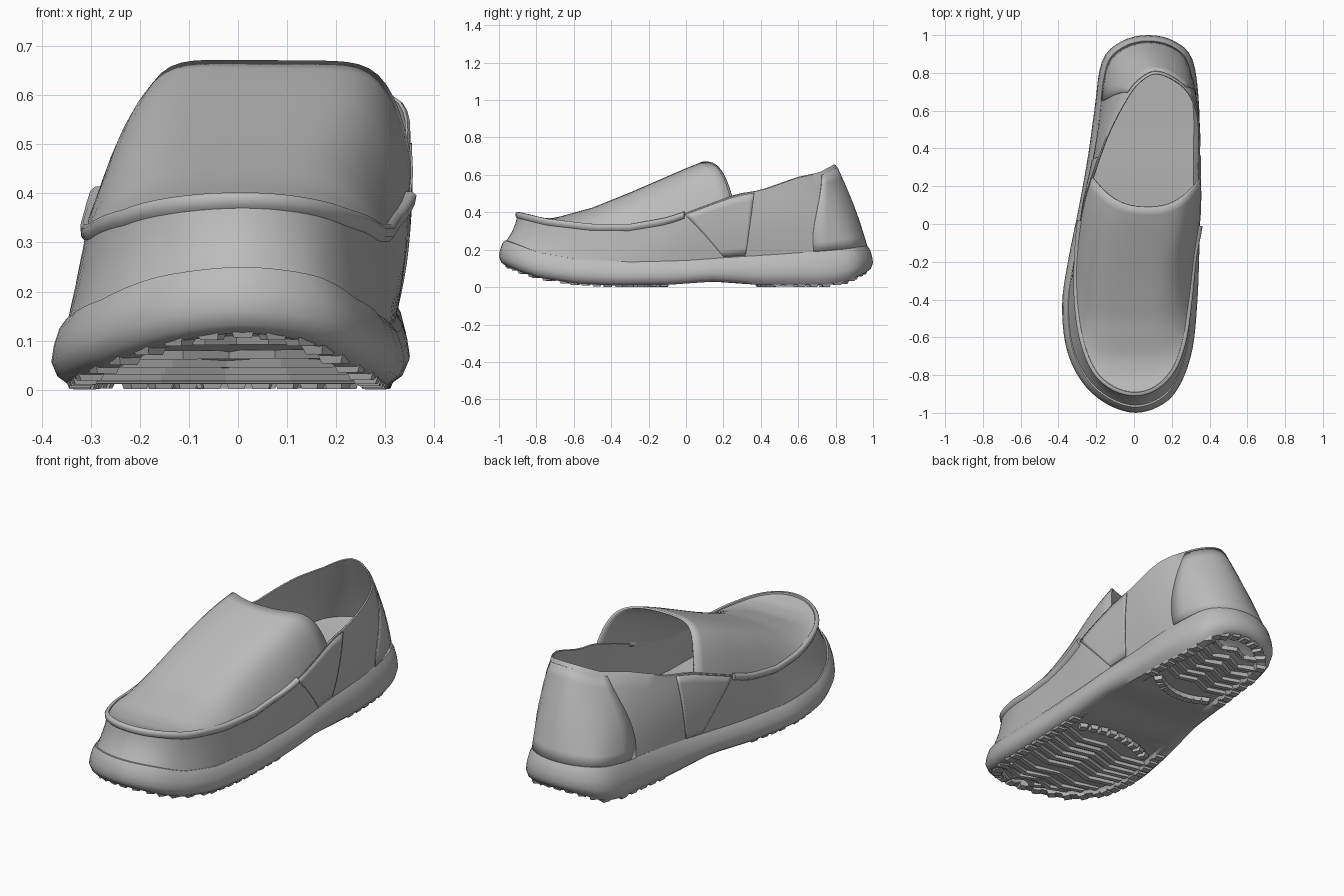
import bpy, bmesh, math
from mathutils import Vector

if "Cube" in bpy.data.objects:
    bpy.data.objects.remove(bpy.data.objects["Cube"])

mat = bpy.data.materials.new("plain_grey")
mat.diffuse_color = (0.5, 0.5, 0.5, 1)
mat.use_nodes = True
mat.node_tree.nodes["Principled BSDF"].inputs["Base Color"].default_value = mat.diffuse_color

# Plan outlines, toe centre -> right side -> heel (index 11) -> left side
SOLE = [(.01, -1), (.16, -.95), (.25, -.84), (.31, -.66), (.335, -.42), (.345, -.18),
        (.35, .08), (.345, .35), (.345, .62), (.31, .87), (.21, .97), (.07, 1),
        (-.07, .965), (-.17, .86), (-.21, .6), (-.245, .35), (-.29, .1), (-.35, -.2),
        (-.38, -.42), (-.36, -.65), (-.28, -.83), (-.15, -.95)]
RIM = [(.01, -.9), (.12, -.865), (.21, -.77), (.265, -.62), (.295, -.42), (.32, -.18),
       (.35, .05), (.35, .3), (.345, .55), (.29, .7), (.19, .78), (.1, .8),
       (.02, .75), (-.04, .67), (-.13, .5), (-.205, .3), (-.27, .08), (-.305, -.18),
       (-.305, -.42), (-.275, -.62), (-.21, -.78), (-.11, -.87)]
# Heights along the shoe: (y, z)
BOTTOM = [(-1, .115), (-.9, .08), (-.8, .05), (-.6, .02), (-.4, .009), (-.1, .012),
          (.15, .03), (.4, .012), (.75, .01), (.88, .03), (1, .08)]
TOP = [(-1, .25), (-.93, .23), (-.8, .185), (-.6, .15), (-.3, .135), (0, .145),
       (.2, .16), (.5, .18), (.8, .2), (1, .22)]
EDGE = [(-.9, .39), (-.75, .355), (-.5, .325), (-.3, .325), (-.1, .36), (0, .395),
        (.12, .44), (.27, .495), (.4, .515), (.6, .585), (.72, .61), (.8, .652)]
CENTRE = [(-.9, .39), (-.8, .365), (-.7, .365), (-.5, .42), (-.3, .5), (0, .63), (.1, .67), (.3, .67)]
RECESS = [(-.12, 1), (0, 0), (.32, 0), (.44, 1)]
SUB = 4
N = len(SOLE) * SUB


def at(table, y):
    if y <= table[0][0]:
        return table[0][1]
    for (a, p), (b, q) in zip(table, table[1:]):
        if y <= b:
            return p + (q - p) * (y - a) / (b - a)
    return table[-1][1]


def smooth_loop(pts):
    p = [Vector((x, y, 0)) for x, y in pts]
    n, out = len(p), []
    for i in range(n):
        a, b, c, d = (p[(i + k) % n] for k in (-1, 0, 1, 2))
        for s in range(SUB):
            t = s / SUB
            out.append(0.5 * (2*b + (c - a)*t + (2*a - 5*b + 4*c - d)*t*t + (3*b - a - 3*c + d)*t**3))
    return out


def normals(loop):
    out = []
    for i in range(N):
        t = loop[(i + 1) % N] - loop[i - 1]
        out.append(Vector((t.y, -t.x, 0)).normalized())
    return out


sole, rim = smooth_loop(SOLE), smooth_loop(RIM)
sole_n, rim_n = normals(sole), normals(rim)


def make(name, rows, ring=False, profile=False, cap_start=False, cap_end=False, angle=40, solid=0):
    """Loft rows of points; ring closes each row, cap fills it left to right."""
    bm = bmesh.new()
    vs = [[bm.verts.new(p) for p in r] for r in rows]
    m = len(rows[0])
    for a, b in zip(vs, vs[1:]):
        for j in range(m if ring or profile else m - 1):
            k = (j + 1) % m
            bm.faces.new((a[j], a[k], b[k], b[j]))
    for row, on in ((vs[0], cap_start), (vs[-1], cap_end)):
        if on and profile:
            bm.faces.new(row)
        elif on:
            for i in range(m // 2):
                f = list(dict.fromkeys((row[i], row[i + 1], row[m - i - 1], row[(m - i) % m])))
                if len(f) > 2:
                    bm.faces.new(f)
    return finish(name, bm, angle, solid)


def finish(name, bm, angle=40, solid=0):
    bmesh.ops.remove_doubles(bm, verts=bm.verts, dist=0.0002)
    bmesh.ops.recalc_face_normals(bm, faces=bm.faces)
    me = bpy.data.meshes.new(name)
    bm.to_mesh(me)
    bm.free()
    me.materials.append(mat)
    ob = bpy.data.objects.new(name, me)
    bpy.context.collection.objects.link(ob)
    if solid:
        s = ob.modifiers.new("thickness", 'SOLIDIFY')
        s.thickness, s.offset = solid, 0
    bpy.ops.object.select_all(action='DESELECT')
    ob.select_set(True)
    bpy.context.view_layer.objects.active = ob
    bpy.ops.object.shade_smooth_by_angle(angle=math.radians(angle))
    return ob


# Outsole: rounded band, recessed under the toe and heel pads
def sole_pt(i, inset, frac, dz=0):
    p = sole[i % N] - sole_n[i % N] * inset
    y = sole[i % N].y
    lo, hi = at(BOTTOM, y), at(TOP, y)
    return Vector((p.x, p.y, lo + (hi - lo) * frac + dz * at(RECESS, y)))


bands = [(.09, 0, .016), (.08, 0, 0), (.035, 0, 0), (.012, .13, 0), (0, .35, 0),
         (.005, .6, 0), (.016, .85, 0), (.03, 1, 0), (.05, 1, 0)]
make("outsole", [[sole_pt(i, *b) for i in range(N)] for b in bands], ring=True, cap_start=True, cap_end=True)


# Upper side wall, with rim and inner lining down to the insole
def wall_pt(i, t, off=0):
    i %= N
    a = sole_pt(i, .03, 1) - Vector((0, 0, .015))
    b = Vector((rim[i].x, rim[i].y, at(EDGE, rim[i].y)))
    bulge = at([(-1, -.012), (-.7, -.004), (-.2, .004), (.5, .012), (1, .012)], sole[i].y)
    return a.lerp(b, t) + sole_n[i] * (bulge * math.sin(math.pi * t)) + rim_n[i] * off


steps = [(t / 6, 0) for t in range(7)] + [(1.01, -.005), (1, -.01)] + [(t / 6, -.012) for t in (5, 4, 3, 2, 1)]
make("upper_wall", [[wall_pt(i, t, o) for i in range(N)] for t, o in steps], ring=True, cap_end=True)

# Vamp: arched tongue panel spanning the front of the rim
K, rows = 27, []
for i in range(K + 1):
    l, r, row = wall_pt(-i, 1, -.005), wall_pt(i, 1, -.005), []
    f = i / K
    back = .15 * f ** 3
    zc = at(CENTRE, (l.y + r.y) / 2 - back)
    for j in range(33):
        u = math.sin((j / 16 - 1) * math.pi / 2)
        p = l.lerp(r, (u + 1) / 2)
        p.y -= back * (1 - abs(u) ** 2.5)
        p.z += (zc - (l.z + r.z) / 2) * (1 - abs(u) ** (2.4 + 5 * f * f))
        row.append(p)
    rows.append(row)
make("vamp", rows, solid=.01, angle=50)

# Raised moccasin seam around the toe, flaring into a small ear at each end
lip = [(0, -.025), (.01, -.014), (.012, .004), (.006, .012), (-.008, .012), (-.012, -.006)]
rows = []
for i in range(-23, 24):
    p, n = wall_pt(i, 1), rim_n[i % N]
    s = 1 + .6 * max(0, abs(i) - 20) / 3
    rows.append([p + n * d * s + Vector((0, 0, z)) for d, z in lip])
make("toe_seam", rows, profile=True, cap_start=True, cap_end=True, angle=60)


# Stitched overlay panels: heel counter and the two side gussets
def panel(name, start, end, t0, t1):
    rows = []
    for k in range(9):
        t = t0 + (t1 - t0) * k / 8
        a, b, row = start(t), end(t), []
        for j in range(17):
            s = a + (b - a) * j / 16
            i = math.floor(s)
            row.append(wall_pt(i, t, .002).lerp(wall_pt(i + 1, t, .002), s - i))
        rows.append(row)
    make(name, rows, solid=.004)


panel("heel_counter", lambda t: 33 + 4 * t * t, lambda t: 55 - 4 * t * t, .03, .97)
panel("right_gusset", lambda t: 26 - 3 * t, lambda t: 27.5 + 1.5 * t, .05, .98)
panel("left_gusset", lambda t: N - 27.5 - 1.5 * t, lambda t: N - 26 + 3 * t, .05, .98)

# Tread lugs around the toe and heel pads
bm = bmesh.new()


def box(c, along, out, hx, hy, hz):
    vs = bmesh.ops.create_cube(bm, size=2)["verts"]
    for v in vs:
        s = .75 if v.co.z < 0 else 1
        v.co = c + along * (v.co.x * hx * s) + out * (v.co.y * hy * s) + Vector((0, 0, v.co.z * hz))


last = None
for i in range(N):
    y = sole[i].y
    p = sole_pt(i, .058, 0)
    if (y < -.1 or y > .42) and (last is None or (p - last).length > .05):
        last = p
        n = sole_n[i]
        box(p, Vector((-n.y, n.x, 0)), n, .024, .028, .009)
# Curved lug rows closing each pad towards the arch
for i, bow in ((20, .08), (30, -.08)):
    l, r = sole_pt(-i, .09, 0), sole_pt(i, .09, 0)
    for j in range(1, 10):
        u = j / 5 - 1
        p = l.lerp(r, j / 10)
        p.y += bow * (1 - u * u)
        p.z = at(BOTTOM, p.y)
        d = Vector((r.x - l.x, -4 * bow * u, 0)).normalized()
        box(p, d, Vector((-d.y, d.x, 0)), .022, .024, .01)
finish("tread_lugs", bm, 20)

# Wide chevron ribs across both pads, sunk into the recess
n, last = 0, -2
for i in list(range(5, 20)) + list(range(31, 41)):
    l, r = sole_pt(-i, .09, 0), sole_pt(i, .09, 0)
    y = (l.y + r.y) / 2
    if y - last < .05:
        continue
    last, n, rows = y, n + 1, []
    for j in range(5):
        p = l.lerp(r, j / 4)
        p.y += .018 * (-1) ** j
        rows.append([p + Vector((0, d, z)) for d, z in ((-.02, .02), (-.012, .002), (.012, .002), (.02, .02))])
    make("tread_rib_%02d" % n, rows, profile=True, cap_start=True, cap_end=True, angle=20)
